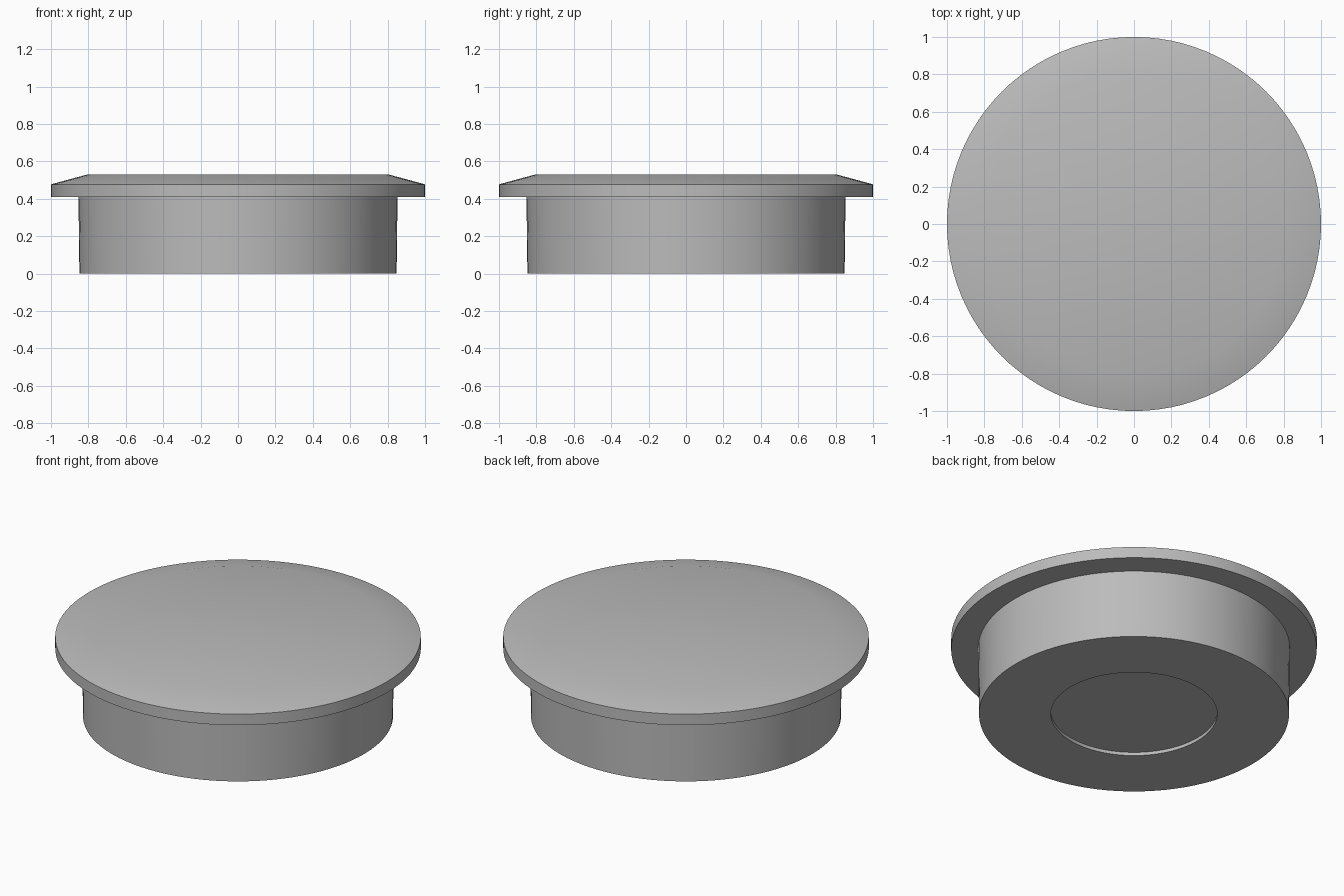
import bpy, bmesh, math

SIDES = 96

cube = bpy.data.objects.get("Cube")
if cube:
    bpy.data.objects.remove(cube, do_unlink=True)

grey = bpy.data.materials.new("plain_grey")
grey.use_nodes = True
colour = (0.5, 0.5, 0.5, 1)
grey.diffuse_color = colour
grey.node_tree.nodes["Principled BSDF"].inputs["Base Color"].default_value = colour


def lathe(name, profile):
    """Turn a (radius, height) profile around z and cap both ends."""
    bm = bmesh.new()
    rings = []
    for radius, z in profile:
        angles = [2 * math.pi * i / SIDES for i in range(SIDES)]
        rings.append([bm.verts.new((radius * math.cos(a), radius * math.sin(a), z)) for a in angles])
    for low, high in zip(rings, rings[1:]):
        for i in range(SIDES):
            j = (i + 1) % SIDES
            bm.faces.new((low[i], low[j], high[j], high[i]))
    bm.faces.new(rings[0][::-1])
    bm.faces.new(rings[-1])
    bmesh.ops.recalc_face_normals(bm, faces=bm.faces)
    mesh = bpy.data.meshes.new(name)
    bm.to_mesh(mesh)
    bm.free()
    mesh.materials.append(grey)
    obj = bpy.data.objects.new(name, mesh)
    bpy.context.collection.objects.link(obj)
    bpy.ops.object.select_all(action="DESELECT")
    obj.select_set(True)
    bpy.context.view_layer.objects.active = obj
    bpy.ops.object.shade_smooth_by_angle(angle=math.radians(30))
    return obj


# One turned piece: shallow base recess, drum, overhanging rim, chamfered top
lathe("plug_cap", [
    (0.455, 0.02), (0.455, 0),   # recess in the underside
    (0.848, 0), (0.853, 0.41),   # slightly tapered drum
    (1, 0.41), (1, 0.477),       # rim
    (0.805, 0.53),               # chamfer up to the flat top
])
